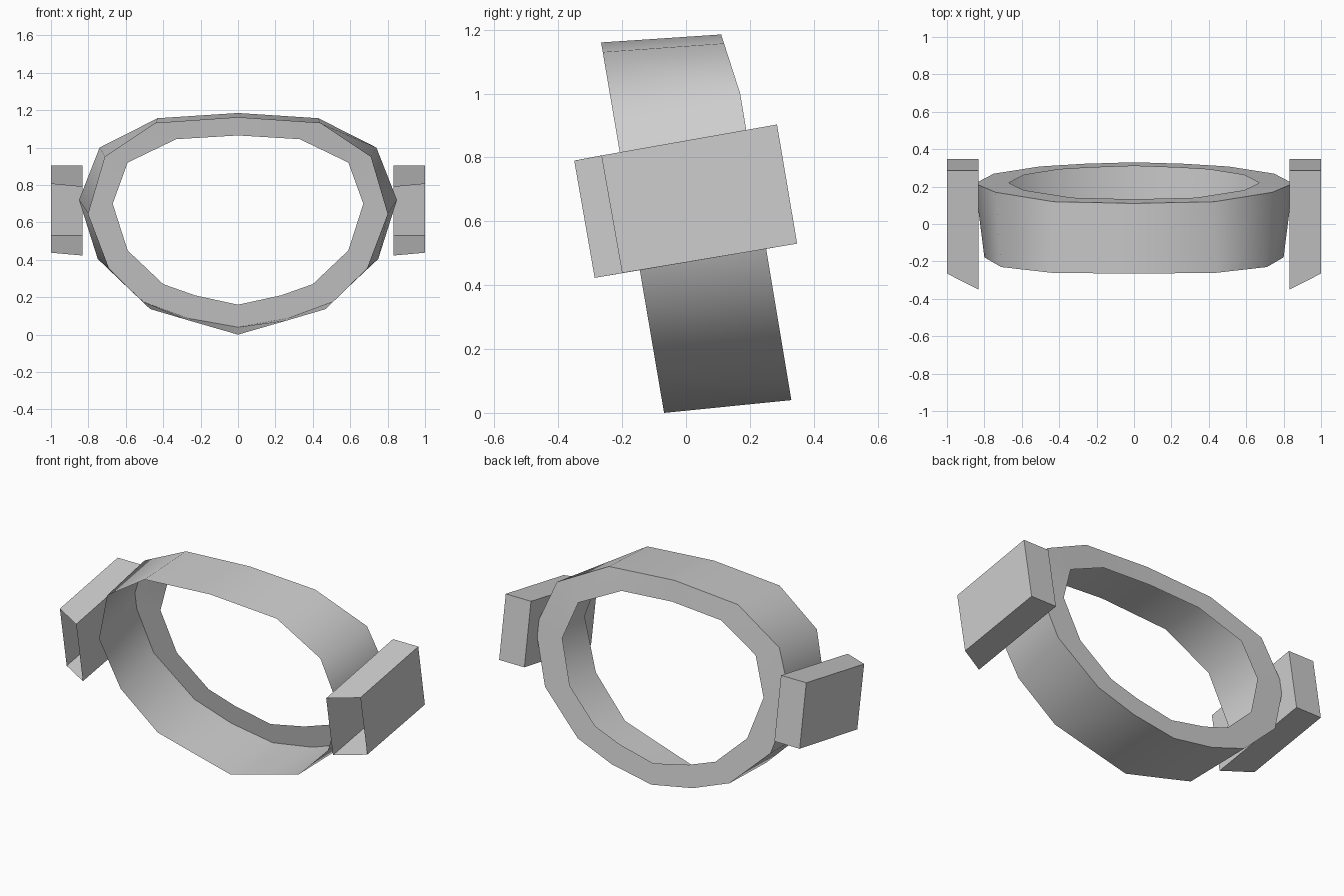
import bpy, bmesh, math

if "Cube" in bpy.data.objects:
    bpy.data.objects.remove(bpy.data.objects["Cube"])

grey = bpy.data.materials.new("plain grey")
grey.diffuse_color = (0.61, 0.61, 0.61, 1)
grey.use_nodes = True
grey.node_tree.nodes["Principled BSDF"].inputs["Base Color"].default_value = grey.diffuse_color


def make_object(name, loops, faces):
    bm = bmesh.new()
    rows = [[bm.verts.new(p) for p in loop] for loop in loops]
    faces(bm, rows)
    bmesh.ops.recalc_face_normals(bm, faces=bm.faces)
    mesh = bpy.data.meshes.new(name)
    bm.to_mesh(mesh)
    bm.free()
    mesh.materials.append(grey)
    obj = bpy.data.objects.new(name, mesh)
    bpy.context.collection.objects.link(obj)
    return obj


def bridge(bm, a, b):
    for i in range(len(a)):
        j = (i + 1) % len(a)
        bm.faces.new((a[i], a[j], b[j], b[i]))


def mirror_loop(half, y_rule):
    """Close a half outline of (x, z), top to bottom, into a full tilted loop."""
    right = [(x, y_rule(z), z) for x, z in half]
    return right + [(-x, y, z) for x, y, z in right[-2:0:-1]]


def front_y(z):
    return -0.265 + 0.17 * (1.155 - z)


def back_y(z):
    # the rear rim leans with the band and bends forward at the top
    return 0.33 - 0.167 * (z - 0.04) - 0.155 * max(0, z - 1.0)


def hole_y(z):
    return back_y(z) - 0.1 * max(0, z - 0.9)


# Tilted thin band, open at the front, with a flat flange around the rear opening
front_outer = [(0, 1.16), (.44, 1.13), (.71, .95), (.80, .645), (.69, .355), (.47, .137), (.27, .078), (0, 0)]
back_outer = [(0, 1.185), (.43, 1.157), (.74, 1.0), (.85, .72), (.75, .405), (.505, .175), (.27, .088), (0, .04)]
back_hole = [(0, 1.065), (.33, 1.045), (.59, .92), (.67, .70), (.59, .45), (.40, .27), (.23, .21), (0, .16)]


def band_faces(bm, rows):
    bridge(bm, rows[0], rows[1])
    bridge(bm, rows[1], rows[2])


band = make_object("band", [
    mirror_loop(front_outer, front_y), mirror_loop(back_outer, back_y),
    mirror_loop(back_hole, hole_y)], band_faces)
bpy.context.view_layer.objects.active = band
band.select_set(True)
bpy.ops.object.shade_smooth_by_angle(angle=math.radians(50))
band.select_set(False)


# Tilted hollow side boxes, open at their slanted front end
def box_faces(bm, rows):
    a, b = rows
    bm.faces.new(a)
    bm.faces.new(b)
    for i in range(3):  # top, back and bottom only
        bm.faces.new((a[i], a[i + 1], b[i + 1], b[i]))


inner_side = [(-.35, .79), (.285, .903), (.348, .53), (-.286, .423)]
outer_side = [(-.265, .806), (.285, .903), (.348, .53), (-.20, .438)]
for side, name in ((-1, "left_box"), (1, "right_box")):
    make_object(name, [[(side * .832, y, z) for y, z in inner_side],
                       [(side * 1.0, y, z) for y, z in outer_side]], box_faces)
